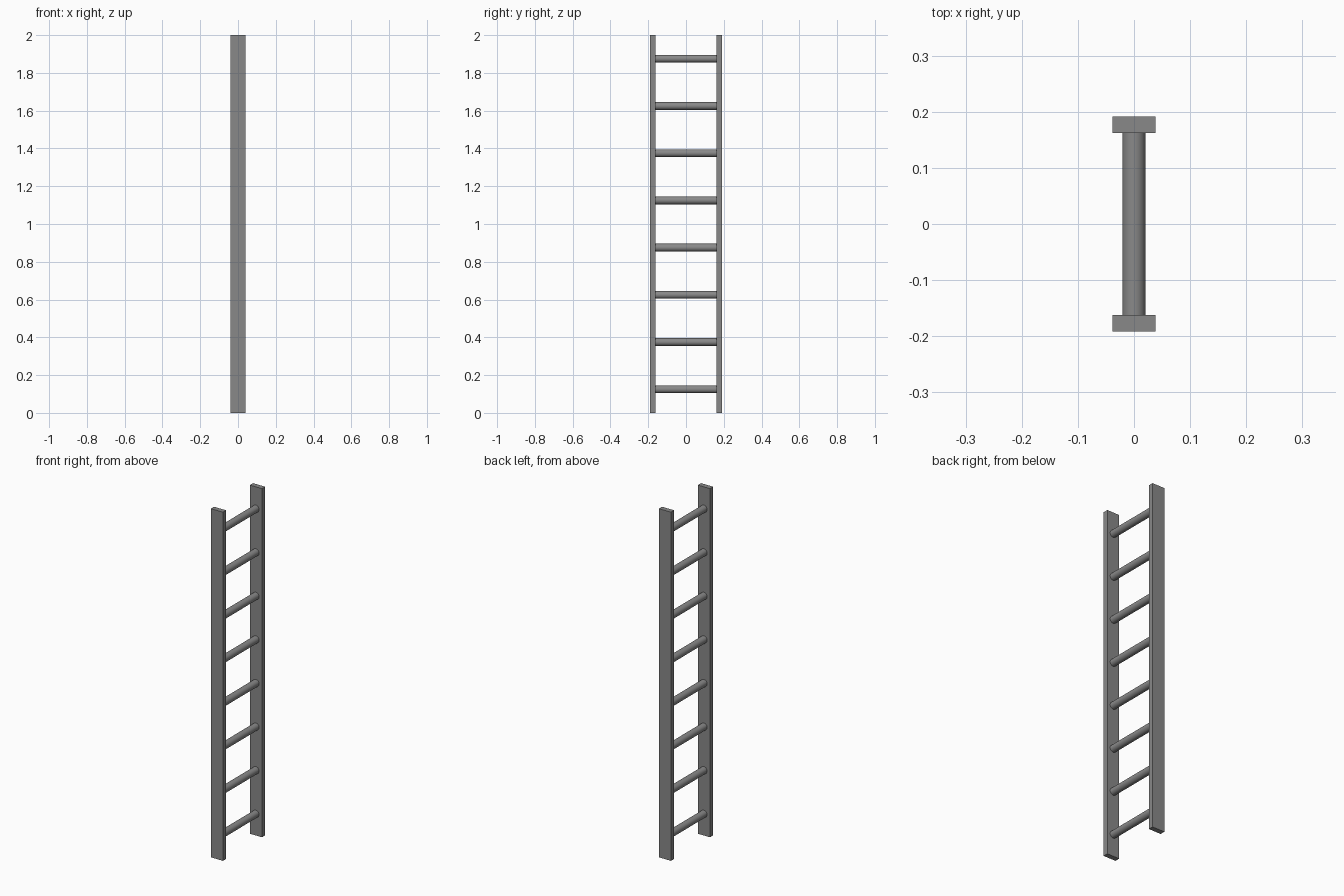
import bpy, math

if "Cube" in bpy.data.objects:
    bpy.data.objects.remove(bpy.data.objects["Cube"])

HEIGHT = 2.0
RAIL_DEPTH, RAIL_THICK = 0.077, 0.029
RAIL_Y = 0.177
RUNGS, SPACING = 8, 0.25

# Dark grey finish
dark = bpy.data.materials.new("dark_grey")
dark.diffuse_color = (0.25, 0.25, 0.25, 1)
dark.use_nodes = True
dark.node_tree.nodes["Principled BSDF"].inputs["Base Color"].default_value = dark.diffuse_color


def rail(name, y):
    bpy.ops.mesh.primitive_cube_add(size=1, location=(0, y, HEIGHT / 2))
    ob = bpy.context.object
    ob.name = name
    ob.scale = (RAIL_DEPTH, RAIL_THICK, HEIGHT)
    bpy.ops.object.transform_apply(location=False, rotation=False, scale=True)
    ob.data.materials.append(dark)


def rung(name, z):
    bpy.ops.mesh.primitive_cylinder_add(
        vertices=32, radius=0.0205, depth=2 * RAIL_Y - RAIL_THICK + 0.004,
        location=(0, 0, z), rotation=(math.pi / 2, 0, 0))
    ob = bpy.context.object
    ob.name = name
    ob.data.materials.append(dark)
    bpy.ops.object.shade_smooth_by_angle(angle=math.radians(30))


# Side rails
rail("front_rail", -RAIL_Y)
rail("back_rail", RAIL_Y)

# Evenly spaced round rungs
for i in range(RUNGS):
    rung(f"rung_{i + 1}", SPACING * (i + 0.5))
